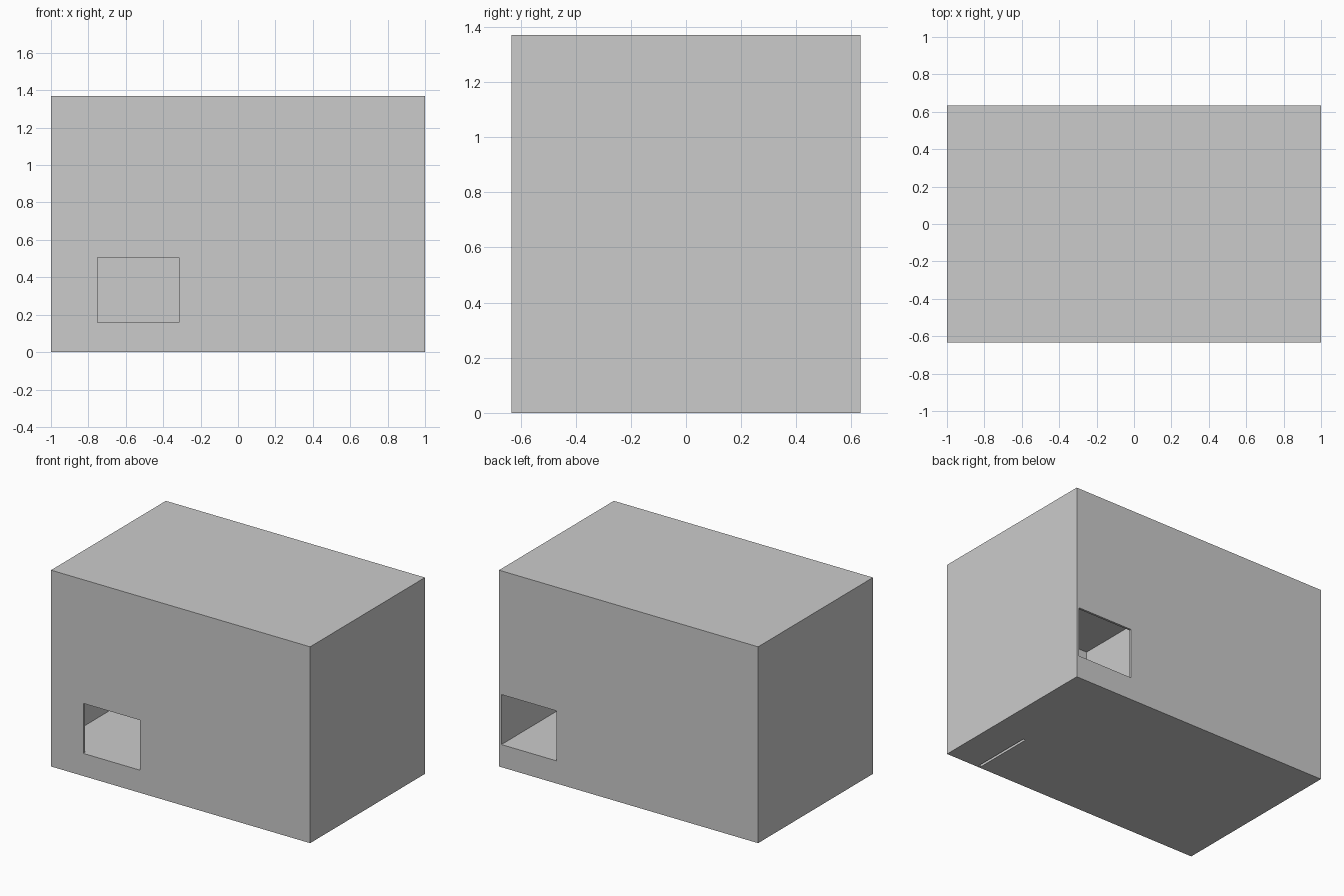
import bpy
import bmesh
from mathutils import Vector

if "Cube" in bpy.data.objects:
    bpy.data.objects.remove(bpy.data.objects["Cube"])


def block(name, lo, hi):
    """Axis-aligned block between two corners."""
    lo, hi = Vector(lo), Vector(hi)
    bm = bmesh.new()
    bmesh.ops.create_cube(bm, size=1)
    for v in bm.verts:
        v.co = Vector([(lo[i] + hi[i]) / 2 + v.co[i] * (hi[i] - lo[i]) for i in range(3)])
    mesh = bpy.data.meshes.new(name)
    bm.to_mesh(mesh)
    bm.free()
    ob = bpy.data.objects.new(name, mesh)
    bpy.context.collection.objects.link(ob)
    return ob


X, Y, Z = 1.0, 0.633, 1.37
WALL = 0.015
FLOOR, CEILING = 0.155, 1.15
xi, yi = X - WALL, Y - WALL

# Outer cabinet
cabinet = block("cabinet", (-X, -Y, 0), (X, Y, Z))

# Hollow rooms either side of a thin divider, doorways, and slot in the underside
cuts = [
    ("left_room", (-xi, -yi, FLOOR), (-0.145, yi, CEILING)),
    ("right_room", (-0.13, -yi, FLOOR), (xi, yi, CEILING)),
    ("front_doorway", (-0.75, -Y - 0.1, 0.158), (-0.315, -Y + 0.1, 0.507)),
    ("back_doorway", (0.556, Y - 0.1, 0.158), (0.983, Y + 0.1, 0.507)),
    ("bottom_slot", (0.735, -0.622, -0.1), (0.753, -0.184, 0.14)),
]
bpy.context.view_layer.objects.active = cabinet
for name, lo, hi in cuts:
    cutter = block(name, lo, hi)
    cutter.hide_render = True
    mod = cabinet.modifiers.new(name, 'BOOLEAN')
    mod.operation = 'DIFFERENCE'
    mod.solver = 'EXACT'
    mod.object = cutter
    bpy.ops.object.modifier_apply(modifier=mod.name)
    bpy.data.objects.remove(cutter, do_unlink=True)
